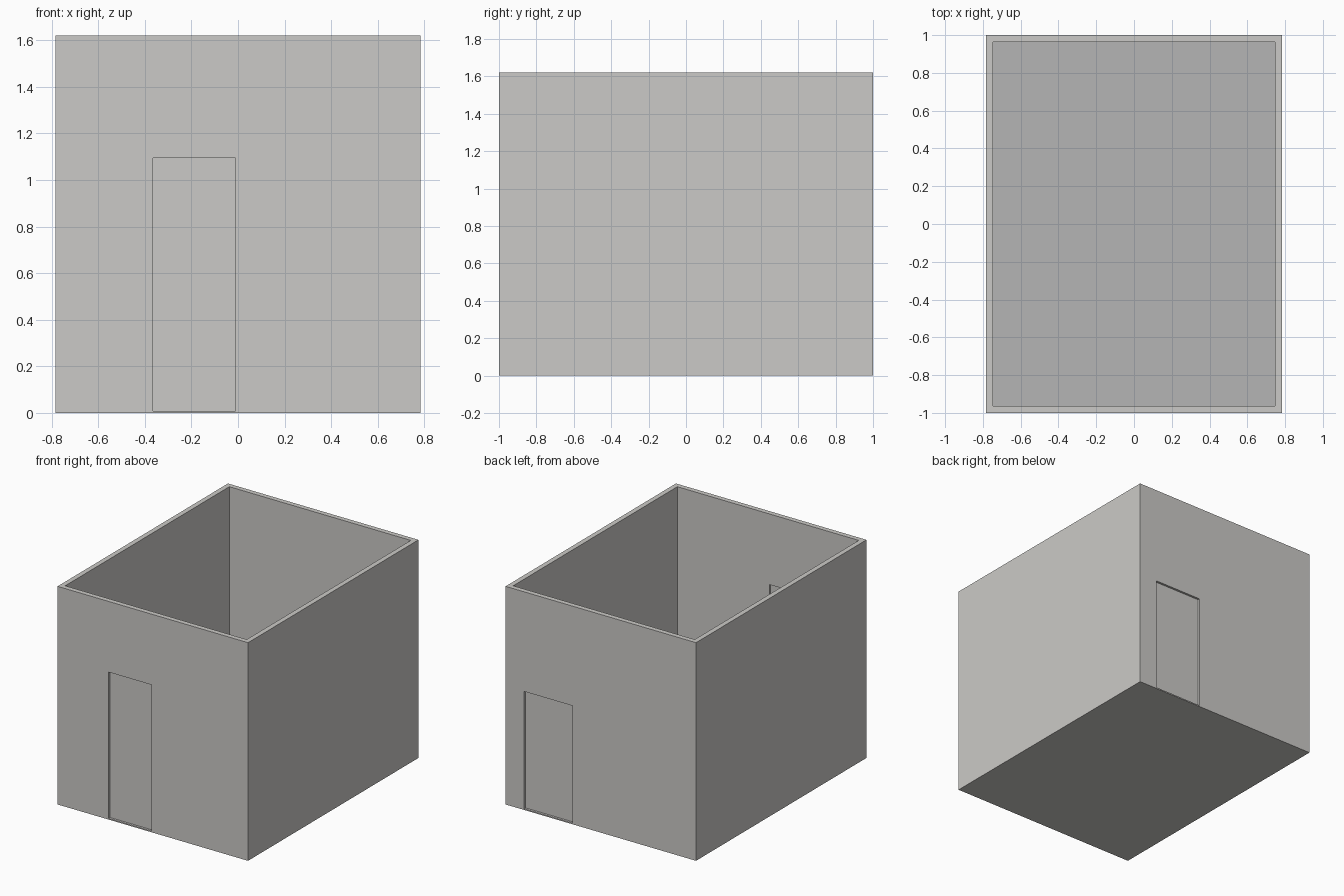
import bpy

# Remove the default cube
cube = bpy.data.objects.get("Cube")
if cube:
    bpy.data.objects.remove(cube, do_unlink=True)

WIDTH, DEPTH, HEIGHT = 1.565, 2.0, 1.62
WALL, FLOOR = 0.037, 0.009


def make_material(name, colour):
    mat = bpy.data.materials.new(name)
    mat.use_nodes = True
    mat.diffuse_color = (*colour, 1)
    mat.node_tree.nodes["Principled BSDF"].inputs["Base Color"].default_value = (*colour, 1)
    return mat


def add_box(name, x, y, z, mat):
    """Box spanning the given (low, high) range on each axis."""
    bpy.ops.mesh.primitive_cube_add(size=1)
    box = bpy.context.object
    box.name = name
    for vert in box.data.vertices:
        vert.co = [lo + (c + 0.5) * (hi - lo) for c, (lo, hi) in zip(vert.co, (x, y, z))]
    box.data.materials.append(mat)
    return box


def cut(target, cutter):
    """Subtract the cutter, apply the result and delete the cutter."""
    mod = target.modifiers.new("cut", 'BOOLEAN')
    mod.operation = 'DIFFERENCE'
    mod.solver = 'EXACT'
    mod.object = cutter
    bpy.context.view_layer.objects.active = target
    bpy.ops.object.modifier_apply(modifier=mod.name)
    bpy.data.objects.remove(cutter, do_unlink=True)


plaster = make_material("warm grey plaster", (0.60, 0.59, 0.57))
concrete = make_material("grey floor", (0.46, 0.46, 0.46))

# Open-topped room shell
hx, hy = WIDTH / 2, DEPTH / 2
ix, iy = hx - WALL, hy - WALL
shell = add_box("room_walls", (-hx, hx), (-hy, hy), (0, HEIGHT), plaster)
cut(shell, add_box("room_cutter", (-ix, ix), (-iy, iy), (FLOOR, HEIGHT + 1), plaster))

# Floor surface inside the walls
shell.data.materials.append(concrete)
for face in shell.data.polygons:
    if face.normal.z > 0.9 and face.center.z < 0.1:
        face.material_index = 1

# Doorways through the front and back walls, each closed by a thin central panel
for name, side, x, top in (("front_door", -1, (-0.365, -0.01), 1.095),
                           ("back_door", 1, (0.234, 0.63), 0.88)):
    middle = side * (hy - WALL / 2)
    cut(shell, add_box(name + "_cutter", x, (middle - WALL, middle + WALL),
                       (FLOOR, top), plaster))
    add_box(name, x, (middle - 0.002, middle + 0.002), (FLOOR, top), plaster)
